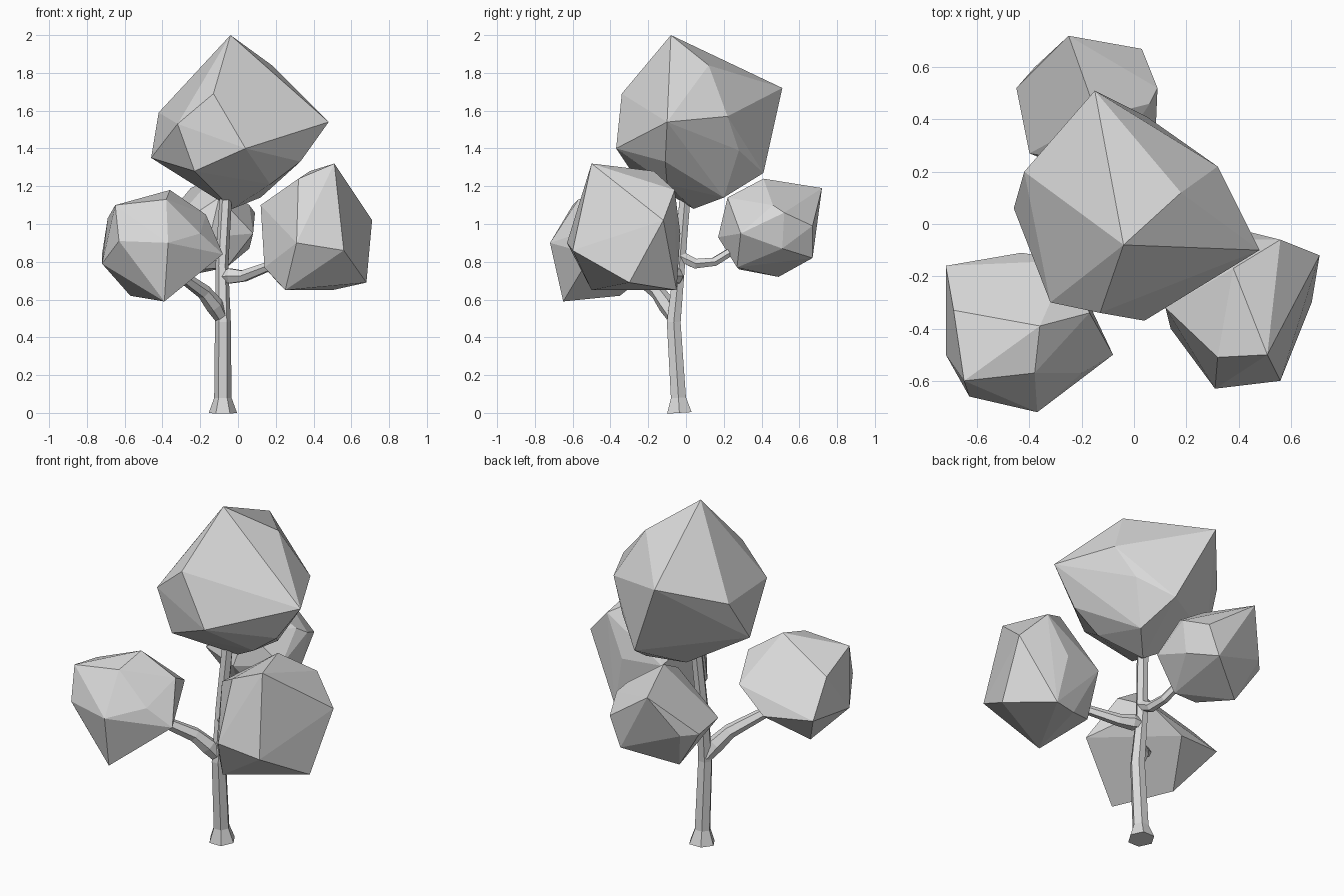
import bpy
import bmesh
from math import cos, sin, pi
from mathutils import Vector

default_cube = bpy.data.objects.get("Cube")
if default_cube:
    bpy.data.objects.remove(default_cube, do_unlink=True)

# One plain grey for the whole tree
grey = bpy.data.materials.new("plain_grey")
grey.use_nodes = True
grey.diffuse_color = (0.7, 0.7, 0.7, 1)
grey.node_tree.nodes["Principled BSDF"].inputs["Base Color"].default_value = grey.diffuse_color


def finish(bm, name):
    """Turn a bmesh into a flat shaded, coloured object."""
    bmesh.ops.recalc_face_normals(bm, faces=bm.faces)
    mesh = bpy.data.meshes.new(name)
    bm.to_mesh(mesh)
    bm.free()
    mesh.materials.append(grey)
    part = bpy.data.objects.new(name, mesh)
    bpy.context.collection.objects.link(part)
    return part


def limb(name, path, radii, sides=6):
    """Tapered faceted tube that follows a short path."""
    bm = bmesh.new()
    points = [Vector(p) for p in path]
    rings = []
    for i, (point, radius) in enumerate(zip(points, radii)):
        before = points[max(i - 1, 0)]
        after = points[min(i + 1, len(points) - 1)]
        direction = (after - before).normalized()
        helper = Vector((0, 1, 0)) if abs(direction.z) > 0.8 else Vector((0, 0, 1))
        across = direction.cross(helper).normalized()
        other = across.cross(direction)
        ring = []
        for k in range(sides):
            angle = 2 * pi * k / sides
            ring.append(bm.verts.new(point + radius * (cos(angle) * across + sin(angle) * other)))
        rings.append(ring)
    for low, high in zip(rings, rings[1:]):
        for k in range(sides):
            n = (k + 1) % sides
            bm.faces.new((low[k], low[n], high[n], high[k]))
    bm.faces.new(rings[0])
    bm.faces.new(rings[-1])
    return finish(bm, name)


def leaf_clump(name, corners):
    """Chunky faceted foliage wrapped tightly around a few corner points."""
    bm = bmesh.new()
    for corner in corners:
        bm.verts.new(corner)
    bmesh.ops.convex_hull(bm, input=bm.verts)
    loose = [v for v in bm.verts if not v.link_faces]
    bmesh.ops.delete(bm, geom=loose, context='VERTS')
    bmesh.ops.dissolve_limit(bm, angle_limit=0.05, verts=bm.verts, edges=bm.edges)
    return finish(bm, name)


# Trunk with a flared foot
limb("trunk",
     [(-.08, -.035, 0), (-.08, -.04, .08), (-.08, -.065, .48),
      (-.085, -.035, .78), (-.065, -.005, 1.14)],
     [.075, .046, .042, .034, .033])

# Three side branches, each growing out of the trunk
limb("right_branch",
     [(-.085, -.06, .5), (-.125, -.1, .57), (-.18, -.15, .64), (-.32, -.28, .74)],
     [.036, .048, .04, .03])
limb("left_branch",
     [(-.08, -.04, .72), (-.04, -.055, .725), (.03, -.085, .725), (.2, -.2, .79)],
     [.03, .045, .034, .025])
limb("back_branch",
     [(-.08, -.03, .83), (-.08, .05, .79), (-.09, .15, .8), (-.12, .28, .88)],
     [.032, .03, .026, .023])

# Large crown on top of the trunk
leaf_clump("top_foliage", [
    (-.04, -.08, 2), (.18, .12, 1.84), (.48, -.1, 1.54), (-.15, .51, 1.72),
    (.32, .22, 1.57), (.04, -.37, 1.4), (-.13, -.34, 1.69), (-.32, -.3, 1.53),
    (-.46, .06, 1.35), (-.42, .2, 1.59), (-.28, .05, 1.73), (-.23, -.29, 1.28),
    (.33, -.11, 1.33), (.17, -.1, 1.21), (.05, .41, 1.27), (.22, .28, 1.39),
    (.12, .2, 1.14), (-.03, .04, 1.08), (-.2, 0, 1.21)])

# Smaller clumps at the branch ends
leaf_clump("right_foliage", [
    (-.36, -.39, 1.18), (-.08, -.5, .84), (-.2, -.57, .95), (-.37, -.72, .9),
    (-.38, -.57, 1.13), (-.65, -.6, 1.1), (-.63, -.66, .91), (-.72, -.5, .79),
    (-.72, -.16, .84), (-.69, -.33, 1.03), (-.43, -.11, .81), (-.17, -.34, 1.05),
    (-.39, -.65, .59), (-.57, -.35, .62), (-.25, -.14, .94)])

leaf_clump("left_foliage", [
    (.51, -.5, 1.32), (.32, -.51, 1.24), (.38, -.17, 1.28), (.56, -.06, 1.18),
    (.44, -.03, .95), (.5, -.05, .65), (.31, -.63, .9), (.56, -.6, .86),
    (.68, -.3, .69), (.25, -.5, .65), (.71, -.12, 1.02), (.12, -.32, 1.1),
    (.14, -.4, .77), (.2, -.06, .96), (.22, -.13, .68), (.36, -.08, .65)])

leaf_clump("back_foliage", [
    (-.25, .72, 1.19), (.03, .67, .99), (.09, .52, 1.06), (-.14, .41, 1.24),
    (.06, .46, 1.1), (-.45, .52, .95), (-.38, .6, .95), (-.4, .27, .94),
    (-.1, .22, 1.14), (-.15, .17, .93), (-.06, .27, .77), (-.2, .28, .76),
    (-.3, .49, .72), (-.04, .67, .82), (.06, .51, .87), (.08, .29, .95)])
